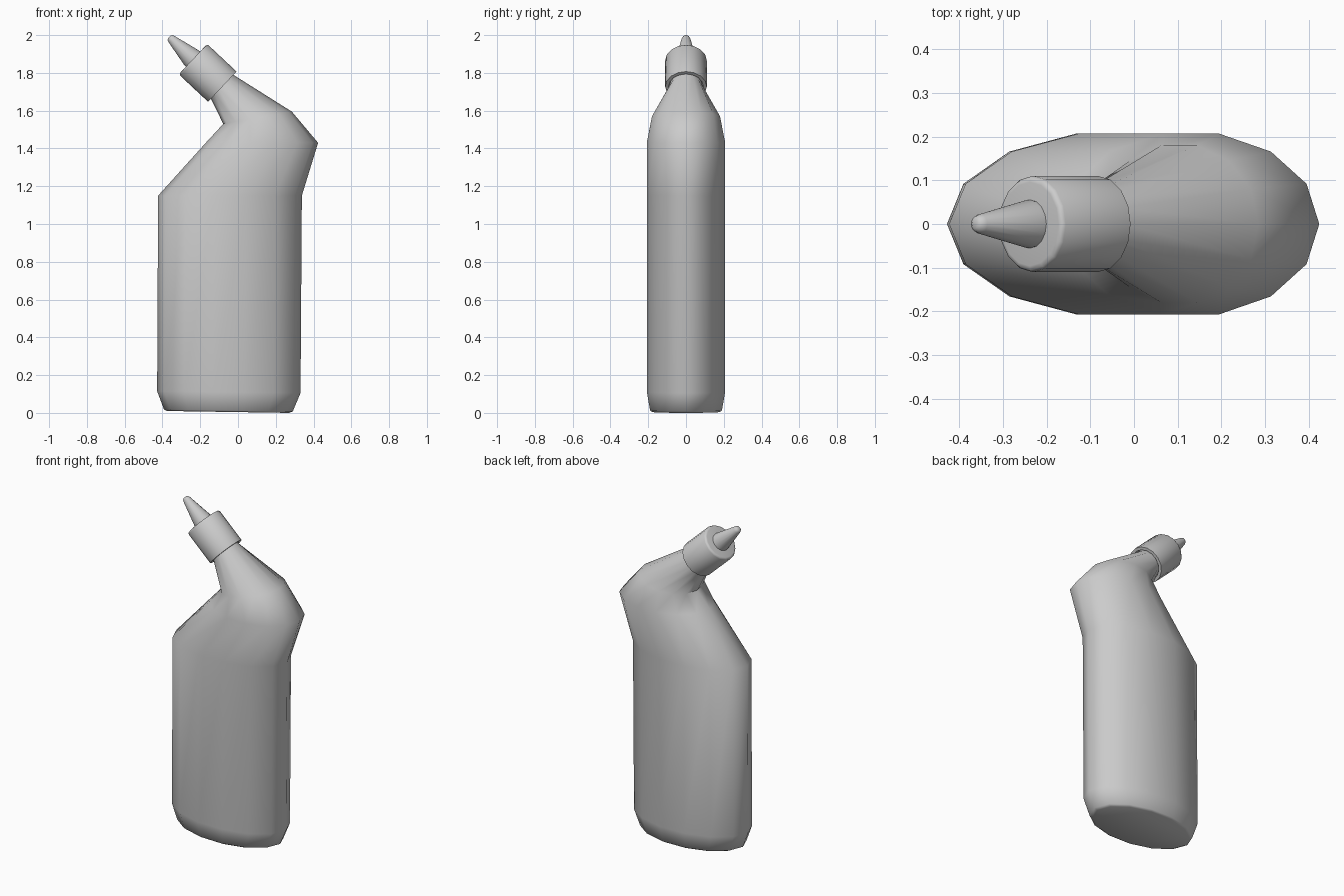
import bpy, bmesh, math
from mathutils import Vector

if "Cube" in bpy.data.objects:
    bpy.data.objects.remove(bpy.data.objects["Cube"])


def loft(name, rings, sides, angle):
    """Skin elliptical rings given as (left xz, right xz, half depth in y)."""
    bm = bmesh.new()
    loops = []
    for (ax, az), (bx, bz), hy in rings:
        a, b = Vector((ax, 0, az)), Vector((bx, 0, bz))
        mid, half = (a + b) / 2, (b - a) / 2
        loop = []
        for i in range(sides):
            t = 2 * math.pi * i / sides
            loop.append(bm.verts.new(mid + half * math.cos(t) + Vector((0, hy * math.sin(t), 0))))
        loops.append(loop)
    for lo, hi in zip(loops, loops[1:]):
        for i in range(sides):
            j = (i + 1) % sides
            bm.faces.new((lo[i], lo[j], hi[j], hi[i]))
    bm.faces.new(loops[0][::-1])
    bm.faces.new(loops[-1])
    bmesh.ops.recalc_face_normals(bm, faces=bm.faces)
    mesh = bpy.data.meshes.new(name)
    bm.to_mesh(mesh)
    bm.free()
    ob = bpy.data.objects.new(name, mesh)
    bpy.context.collection.objects.link(ob)
    bpy.ops.object.select_all(action='DESELECT')
    ob.select_set(True)
    bpy.context.view_layer.objects.active = ob
    bpy.ops.object.shade_smooth_by_angle(angle=math.radians(angle))
    return ob


# Tilted axis shared by neck, cap and nozzle
ORIGIN = Vector((-0.083, 1.727))
AXIS = Vector((-0.73, 0.684)).normalized()
SIDE = Vector((AXIS.y, -AXIS.x))


def round_ring(t, r):
    c = ORIGIN + AXIS * t
    return (tuple(c - SIDE * r), tuple(c + SIDE * r), r)


# Bottle body: oval base, bent shoulder, tilted neck
loft("bottle_body", [
    ((-0.375, 0.010), (0.270, 0.000), 0.182),
    ((-0.392, 0.018), (0.290, 0.008), 0.195),
    ((-0.428, 0.115), (0.331, 0.105), 0.212),
    ((-0.423, 1.150), (0.338, 1.150), 0.212),
    ((-0.165, 1.436), (0.424, 1.430), 0.212),
    ((-0.078, 1.530), (0.285, 1.595), 0.185),
    ((-0.143, 1.662), (-0.025, 1.790), 0.085),
    round_ring(0.08, 0.085),
], 14, 65)

# Screw cap: open underside, rounded top rim
loft("cap", [round_ring(t, r) for t, r in [
    (0.03, 0.088), (0.0, 0.092), (0.0, 0.110), (0.203, 0.110),
    (0.211, 0.105), (0.213, 0.096)]], 16, 50)

# Tapered nozzle with rounded tip
loft("nozzle", [round_ring(t, r) for t, r in [
    (0.20, 0.056), (0.222, 0.055), (0.368, 0.023), (0.380, 0.018), (0.385, 0.010)]], 16, 50)
